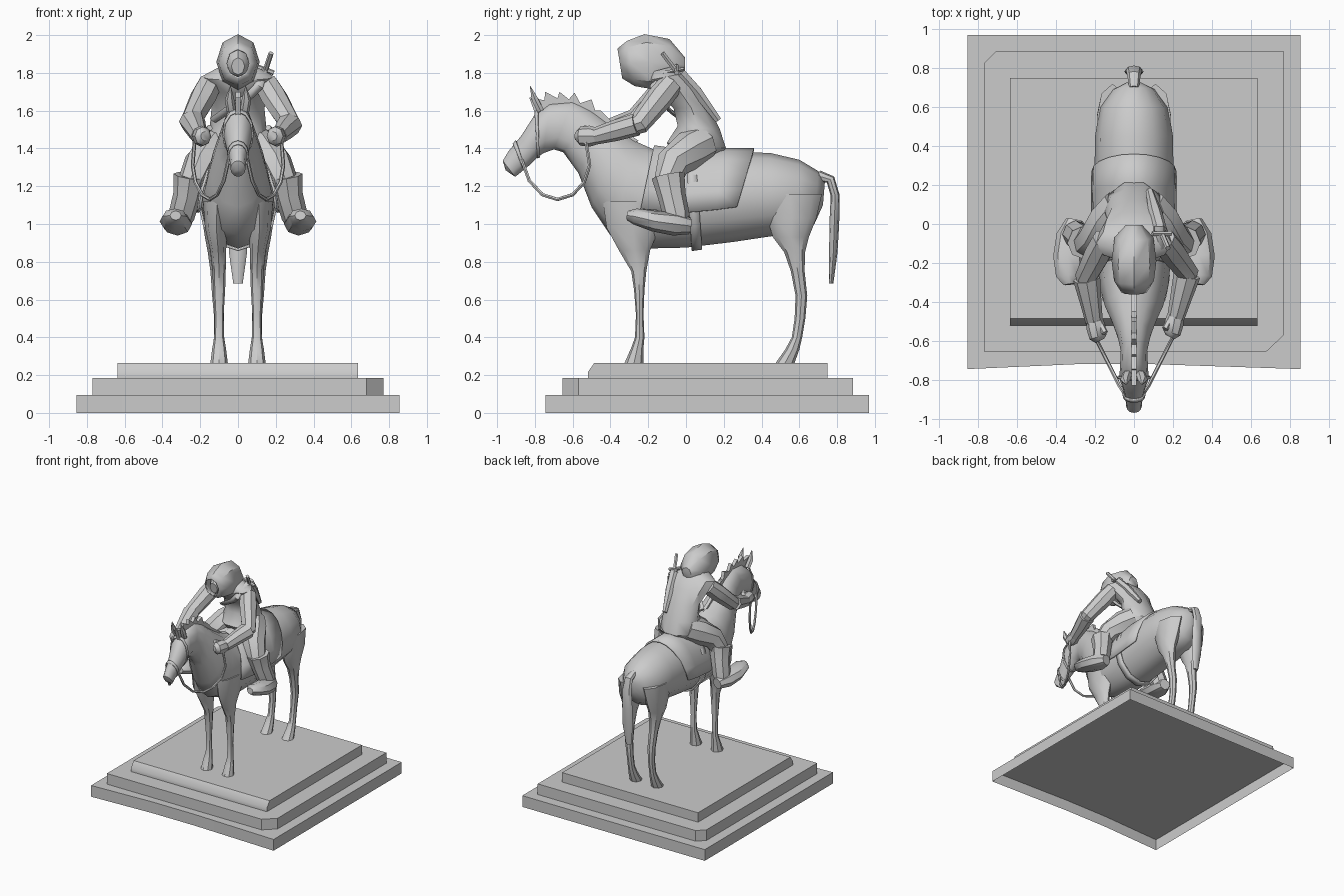
import bpy, bmesh
from math import sin, cos, pi
from mathutils import Vector as V


def finish(name, bm, recalc=True):
    if recalc:
        bmesh.ops.recalc_face_normals(bm, faces=bm.faces)
    me = bpy.data.meshes.new(name)
    bm.to_mesh(me)
    bm.free()
    ob = bpy.data.objects.new(name, me)
    bpy.context.collection.objects.link(ob)
    return ob


def loft(name, rings, n=10, caps=(True, True), arc=2 * pi):
    """Skin elliptical rings, each given as centre, side vector, up vector."""
    bm = bmesh.new()
    closed = arc > 6
    m = n if closed else n + 1
    rows = [[bm.verts.new(V(c) + V(u) * cos(arc * k / n) + V(w) * sin(arc * k / n))
             for k in range(m)] for c, u, w in rings]
    for a, b in zip(rows, rows[1:]):
        for k in range(n):
            j = (k + 1) % m
            bm.faces.new((a[k], a[j], b[j], b[k]))
    if closed:
        for on, row in zip(caps, (rows[0], rows[-1])):
            if on:
                bm.faces.new(row)
    return finish(name, bm)


def spine(name, st, n=12, **kw):
    """Stations in the yz plane: y1, z1, y2, z2, half width."""
    return loft(name, [((0, (a + c) / 2, (b + d) / 2), (w, 0, 0),
                        (0, (a - c) / 2, (b - d) / 2)) for a, b, c, d, w in st], n, **kw)


def tube(name, pts, radii, n=8, **kw):
    """Tube on a path; a radius may be a number or a (side, up) pair."""
    P = [V(p) for p in pts]
    rings = []
    for i, p in enumerate(P):
        t = (P[min(i + 1, len(P) - 1)] - P[max(i - 1, 0)]).normalized()
        side = (V((1, 0, 0)) - t * t.x).normalized()
        r = radii[i] if isinstance(radii, (list, tuple)) else radii
        ru, rw = r if isinstance(r, tuple) else (r, r)
        rings.append((p, side * ru, side.cross(t) * rw))
    return loft(name, rings, n, **kw)


def prism(name, pts, lo, hi, axis, bottom=True):
    at = (lambda p, h: (p[0], p[1], h)) if axis == 'z' else (lambda p, h: (h, p[0], p[1]))
    bm = bmesh.new()
    a = [bm.verts.new(at(p, lo)) for p in pts]
    b = [bm.verts.new(at(p, hi)) for p in pts]
    for i in range(len(pts)):
        j = (i + 1) % len(pts)
        bm.faces.new((a[i], a[j], b[j], b[i]))
    bm.faces.new(b)
    if bottom:
        bm.faces.new(a[::-1])
    return finish(name, bm)


def thicken(ob, t):
    m = ob.modifiers.new('thickness', 'SOLIDIFY')
    m.thickness = t
    m.offset = 0


# Stepped plinth, hollow underneath, with worn edges and corners
prism('plinth_bottom', [(-.855, -.745), (-.3, -.72), (.1, -.72), (.855, -.745),
                        (.855, .97), (-.855, .97)], 0, .095, 'z', False)
prism('plinth_middle', [(-.77, -.655), (.68, -.655), (.77, -.57), (.77, .885),
                        (-.71, .885), (-.77, .825)], .095, .185, 'z', False)
prism('plinth_top', [(-.52, .185), (.75, .185), (.75, .265), (-.485, .265), (-.52, .215)],
      -.638, .635, 'x')

# Horse trunk, neck and head
spine('horse_body', [
    (.735, 1.22, .725, 1.10, .03), (.70, 1.28, .68, 1.0, .11), (.60, 1.34, .60, .95, .175),
    (.45, 1.375, .45, .935, .2), (.25, 1.385, .25, .905, .203), (0, 1.37, 0, .875, .2),
    (-.15, 1.385, -.22, .87, .19), (-.25, 1.43, -.40, .94, .175),
    (-.34, 1.485, -.50, 1.09, .15), (-.42, 1.54, -.57, 1.27, .115),
    (-.50, 1.60, -.65, 1.38, .085), (-.60, 1.65, -.70, 1.395, .068),
    (-.72, 1.64, -.755, 1.375, .072), (-.80, 1.58, -.785, 1.355, .076),
    (-.87, 1.47, -.83, 1.31, .056), (-.94, 1.385, -.885, 1.265, .042),
    (-.97, 1.335, -.905, 1.25, .04), (-.955, 1.285, -.92, 1.26, .022)])

# Legs: front y, back y, z, x, half width
FRONT = [(-.44, -.10, 1.12, .11, .075), (-.42, -.14, .98, .115, .06),
         (-.355, -.19, .86, .105, .042), (-.29, -.21, .75, .1, .035),
         (-.275, -.22, .65, .1, .032), (-.265, -.225, .52, .1, .024),
         (-.27, -.22, .40, .1, .026), (-.29, -.225, .345, .1, .036), (-.325, -.225, .265, .1, .046)]
HIND = [(.38, .72, 1.16, .11, .08), (.43, .69, 1.03, .12, .07), (.46, .65, .93, .12, .055),
        (.52, .63, .85, .115, .045), (.555, .628, .75, .11, .036), (.58, .642, .62, .105, .032),
        (.575, .632, .5, .1, .026), (.56, .615, .4, .1, .027),
        (.525, .60, .335, .1, .036), (.475, .575, .265, .1, .046)]
for s, side in ((-1, 'left'), (1, 'right')):
    for part, st in (('front', FRONT), ('hind', HIND)):
        loft(f'horse_{part}_leg_{side}',
             [((s * x, (a + b) / 2, z), (w, 0, 0), (0, (b - a) / 2, 0)) for a, b, z, x, w in st], 8)
    # Ears
    tube(f'ear_{side}', [(s * .035, -.77, 1.60), (s * .045, -.80, 1.66), (s * .04, -.825, 1.73)],
         [(.025, .02), (.025, .02), .002], 6)
    # Reins
    tube(f'rein_{side}', [(s * x, y, z) for x, y, z in (
        (.05, -.87, 1.34), (.075, -.83, 1.23), (.11, -.76, 1.155), (.15, -.68, 1.13),
        (.19, -.60, 1.155), (.225, -.54, 1.22), (.24, -.51, 1.31), (.23, -.53, 1.44))], .01, 6)

# Tail
tube('tail', [(0, .70, 1.255), (0, .765, 1.235), (0, .79, 1.15), (0, .785, 1.0),
              (0, .78, .85), (0, .768, .685)],
     [(.025, .03), (.035, .025), (.042, .024), (.048, .026), (.048, .022), (.025, .012)])

# Mane with ragged top edge
prism('mane', [(-.79, 1.56), (-.83, 1.67), (-.75, 1.655), (-.745, 1.70), (-.68, 1.665),
               (-.67, 1.70), (-.62, 1.66), (-.59, 1.695), (-.56, 1.64), (-.50, 1.66),
               (-.48, 1.60), (-.45, 1.60), (-.38, 1.53), (-.25, 1.44), (-.30, 1.42),
               (-.5, 1.54), (-.65, 1.58)], -.014, .014, 'x')

# Bridle bands
for nm, (a, b, c, d, w) in {'noseband': (-.9, 1.44, -.85, 1.295, .055),
                            'browband': (-.785, 1.61, -.775, 1.355, .081)}.items():
    thicken(spine(nm, [(a, b, c, d, w), (a - .015, b - .018, c - .013, d - .004, w - .002)],
                  caps=(False, False)), .008)

# Saddle cloth and girth strap
cloth = [(.36, 1.395, .27, 1.09, .212), (.2, 1.395, .16, 1.075, .215),
         (0, 1.385, 0, 1.06, .213), (-.17, 1.41, -.24, 1.08, .2)]
thicken(loft('saddle_cloth', [((0, c, d), (w, 0, 0), (0, a - c, b - d)) for a, b, c, d, w in cloth],
             10, arc=pi), .014)
thicken(spine('girth_strap', [(0, 1.375, .03, .863, .207), (.05, 1.375, .085, .87, .207)],
              caps=(False, False)), .012)

# Rider torso
spine('rider_torso', [
    (-.04, 1.33, .16, 1.34, .12), (-.11, 1.43, .22, 1.40, .165), (-.05, 1.52, .185, 1.50, .15),
    (-.07, 1.61, .125, 1.62, .14), (-.14, 1.69, .065, 1.73, .175),
    (-.2, 1.76, 0, 1.80, .195), (-.2, 1.80, -.05, 1.84, .12)], 10)

# Hood with recessed face
thicken(spine('hood', [
    (-.01, 1.88, -.01, 1.80, .04), (-.09, 1.975, -.05, 1.73, .095), (-.22, 2.0, -.16, 1.715, .11),
    (-.31, 1.965, -.27, 1.735, .098), (-.36, 1.925, -.335, 1.775, .062)], 8,
    caps=(True, False)), .01)
spine('face', [(-.2, 1.92, -.2, 1.77, .07), (-.29, 1.925, -.28, 1.76, .065),
               (-.335, 1.88, -.32, 1.79, .035)], 8)

# Arms, gauntlets and fists
for s, side, elbow, wrist in ((-1, 'left', (.245, -.27, 1.55), (.205, -.50, 1.465)),
                              (1, 'right', (.275, -.25, 1.53), (.215, -.48, 1.465))):
    sh, el, wr = [V((s * p[0], p[1], p[2])) for p in ((.15, -.08, 1.74), elbow, wrist)]
    tube(f'arm_{side}', [sh, sh.lerp(el, .35), el, el.lerp(wr, .3)], [.065, .07, .058, .05])
    tube(f'gauntlet_{side}', [el.lerp(wr, .05), el.lerp(wr, .55), wr], [(.07, .06), .056, .045])
    tube(f'fist_{side}', [wr - V((0, -.02, 0)), wr + V((-s * .01, -.03, 0)),
                          wr + V((-s * .02, -.08, 0)), wr + V((-s * .03, -.10, 0))],
         [.04, (.05, .056), (.045, .05), .025])
    tube(f'thumb_{side}', [wr + V((-s * .03, -.01, .02)), wr + V((-s * .055, -.06, .045))], .017, 6)
    # Legs and riding boots
    m = lambda *p: (s * p[0], p[1], p[2])
    tube(f'thigh_{side}', [m(.07, .09, 1.43), m(.13, .02, 1.39), m(.2, -.07, 1.32),
                           m(.25, -.10, 1.22)], [.10, .105, .09, .07])
    tube(f'boot_shaft_{side}', [m(.255, -.095, 1.255), m(.27, -.075, 1.15), m(.30, -.05, 1.04),
                                m(.315, -.04, .98)], [.088, .074, .07, .05])
    tube(f'boot_foot_{side}', [m(.305, .02, .99), m(.32, -.06, 1.0), m(.335, -.17, 1.015),
                               m(.335, -.27, 1.04), m(.33, -.31, 1.045)],
         [(.045, .045), (.078, .062), (.08, .055), (.065, .043), (.03, .025)])

# Sword slung on the back, with chest strap
tube('sword_grip', [(.175, -.125, 1.905), (.135, -.03, 1.78)], .014, 6)
tube('sword_guard', [(.095, -.05, 1.835), (.19, -.05, 1.80)], .013, 6)
tube('scabbard', [(.135, -.03, 1.80), (.11, .06, 1.70), (.08, .17, 1.55)],
     [(.035, .03), (.035, .03), (.02, .02)], 6)
tube('chest_strap', [(.13, -.01, 1.82), (.13, -.12, 1.80), (.11, -.18, 1.73),
                     (.05, -.145, 1.67), (-.06, -.085, 1.60), (-.13, -.02, 1.55)], [(.025, .012)] * 6, 6)

# Smooth shading with sharp edges kept
bpy.ops.object.select_all(action='SELECT')
bpy.context.view_layer.objects.active = bpy.data.objects['horse_body']
bpy.ops.object.shade_smooth_by_angle(angle=.7)
